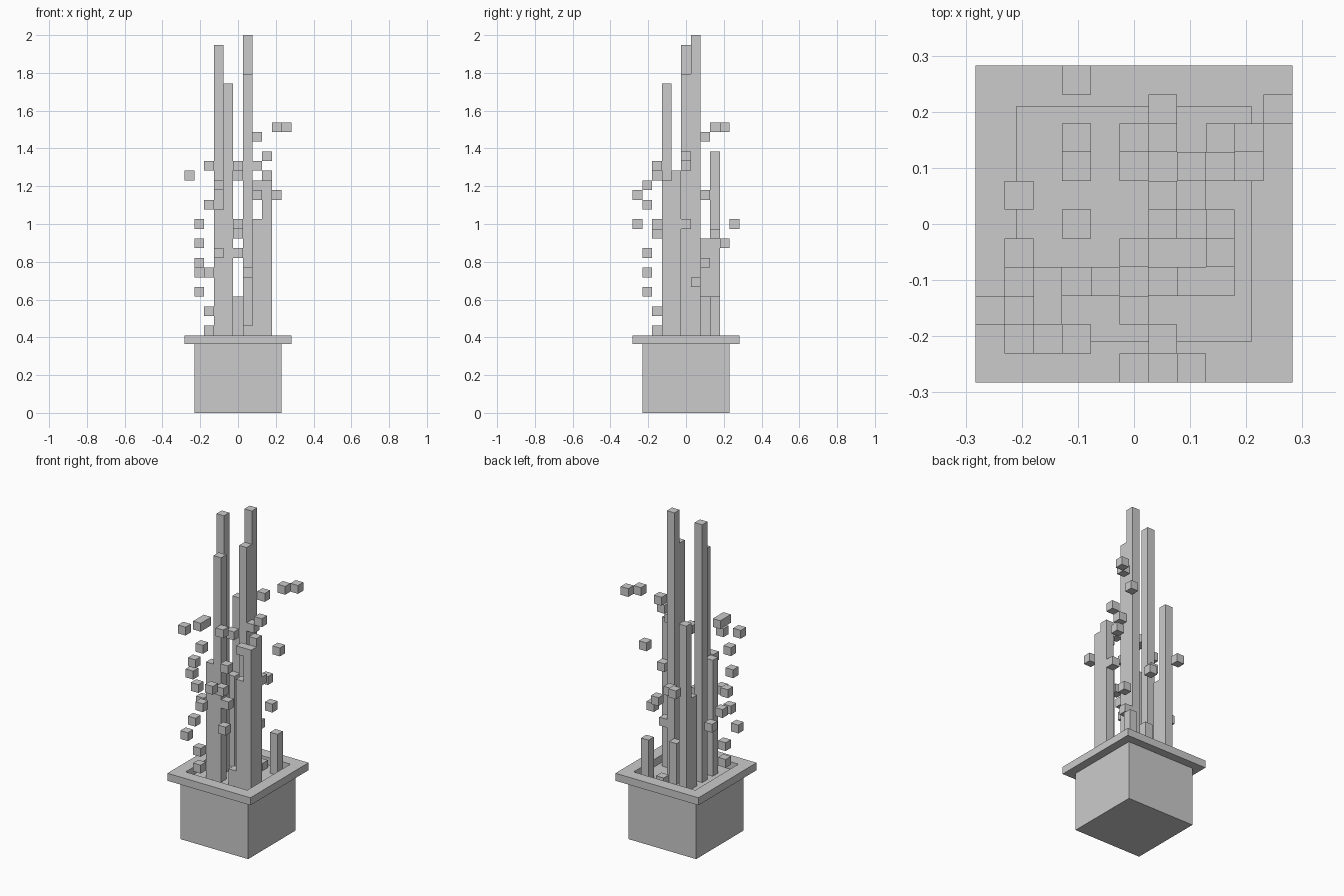
import bpy, bmesh
from mathutils import Matrix, Vector

if "Cube" in bpy.data.objects:
    bpy.data.objects.remove(bpy.data.objects["Cube"])

C = 2 / 39  # size of one grid cell


def add_box(bm, lo, hi):
    """Box spanning two corners, given in cells."""
    lo, hi = Vector(lo) * C, Vector(hi) * C
    mat = Matrix.Translation((lo + hi) / 2) @ Matrix.Diagonal((*(hi - lo), 1))
    bmesh.ops.create_cube(bm, size=1, matrix=mat)


def finish(bm, name):
    mesh = bpy.data.meshes.new(name)
    bm.to_mesh(mesh)
    bm.free()
    obj = bpy.data.objects.new(name, mesh)
    bpy.context.collection.objects.link(obj)
    return obj


# Pot body, its top face is the soil
bm = bmesh.new()
add_box(bm, (-4.5, -4.5, 0), (4.5, 4.5, 7.1))
finish(bm, "pot_body")

# Rim: square frame, inset and bridged into a ring
bm = bmesh.new()
add_box(bm, (-5.5, -5.5, 7.1), (5.5, 5.5, 8))
bm.faces.ensure_lookup_table()
caps = [f for f in bm.faces if abs(f.normal.z) > 0.9]
bmesh.ops.inset_individual(bm, faces=caps, thickness=2 * C)
edges = [e for f in caps for e in f.edges]
bmesh.ops.delete(bm, geom=caps, context='FACES_ONLY')
bmesh.ops.bridge_loops(bm, edges=edges)
bmesh.ops.recalc_face_normals(bm, faces=bm.faces)
finish(bm, "pot_rim")

# Stems: x cell, y cell, top height
stems = [(-2, 0, 38), (1, 1, 39), (1, 0, 35), (-1, -2, 34), (-2, 3, 27),
         (3, -1, 25), (3, -2, 24), (-2, -2, 21), (2, -2, 20), (-2, 2, 18),
         (3, 3, 12), (0, 2, 12), (1, -2, 9), (1, 3, 8)]
bm = bmesh.new()
for x, y, top in stems:
    add_box(bm, (x - .5, y - .5, 7.1), (x + .5, y + .5, top))
finish(bm, "stems")

# Floating leaf cubes, grouped by height level: (x cell, y cell)
leaves = {
    29: [(4, 3), (5, 4)],
    28: [(2, 2)],
    26: [(3, 0)],
    25: [(-3, -3), (-3, -2), (0, -3), (2, 0)],
    24: [(-5, -3), (0, -1)],
    23: [(-2, -4), (2, -2)],
    22: [(4, 2), (2, -5)],
    21: [(-3, -4)],
    19: [(-4, -3), (0, -5), (-2, 5), (3, 0)],
    18: [(0, -3), (0, 3)],
    17: [(-4, -2), (1, 4)],
    16: [(-2, -4), (0, -2)],
    15: [(-4, -1), (3, 2)],
    14: [(-3, -4), (-4, 1), (1, -4)],
    13: [(2, 1)],
    12: [(-4, -4)],
    10: [(-3, -3)],
    8: [(-3, -3)],
}
bm = bmesh.new()
for z, cells in leaves.items():
    for x, y in cells:
        add_box(bm, (x - .5, y - .5, z), (x + .5, y + .5, z + 1))
finish(bm, "leaf_cubes")
